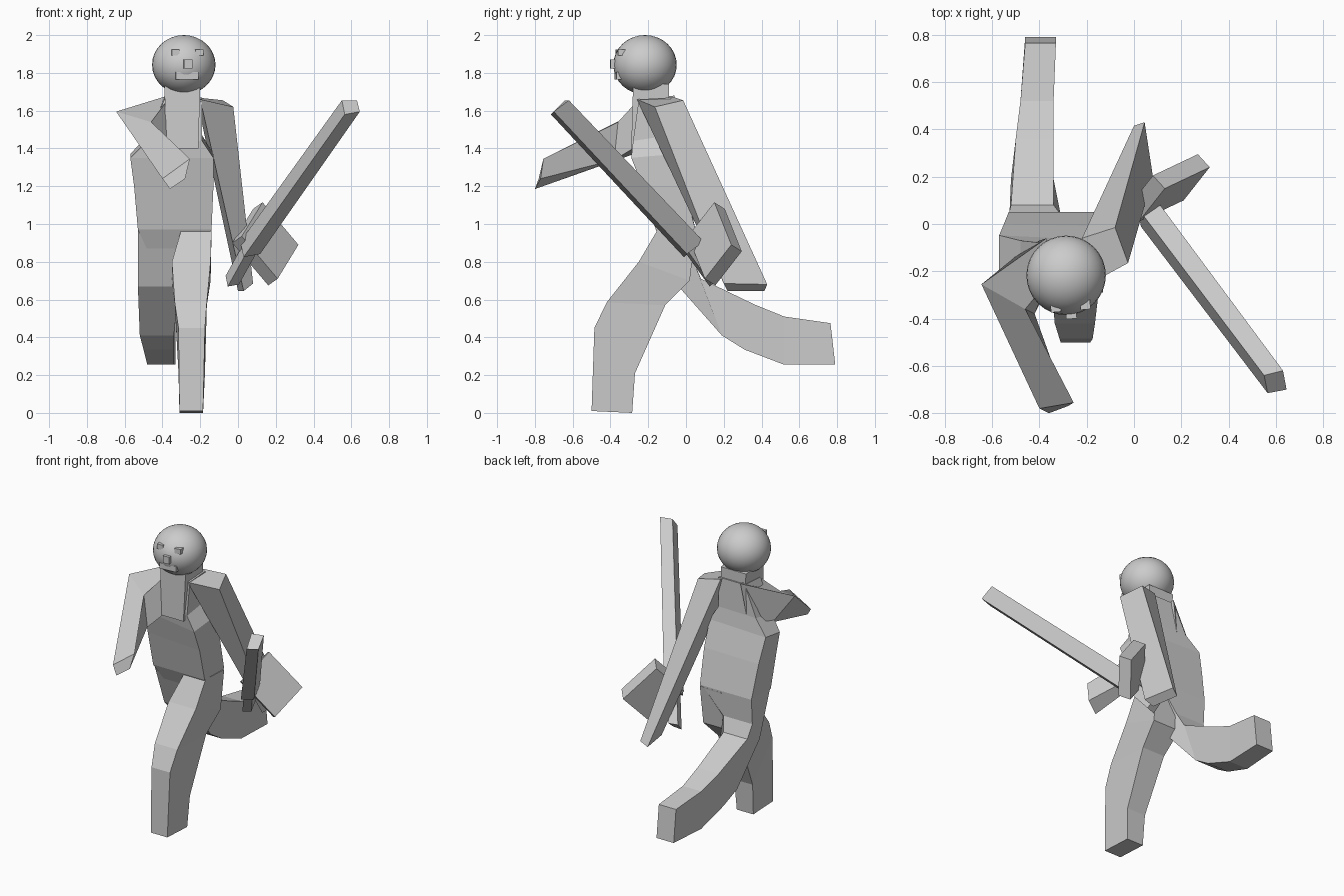
import bpy, bmesh
from math import radians
from mathutils import Vector, Matrix


def loft(name, sections):
    """Skin a chain of four-cornered sections and cap both ends."""
    bm = bmesh.new()
    rings = [[bm.verts.new(p) for p in s] for s in sections]
    for a, b in zip(rings, rings[1:]):
        for i in range(4):
            j = (i + 1) % 4
            bm.faces.new((a[i], a[j], b[j], b[i]))
    bm.faces.new(rings[0])
    bm.faces.new(rings[-1])
    bmesh.ops.recalc_face_normals(bm, faces=bm.faces)
    me = bpy.data.meshes.new(name)
    bm.to_mesh(me)
    bm.free()
    ob = bpy.data.objects.new(name, me)
    bpy.context.collection.objects.link(ob)
    return ob


def limb(name, rows):
    """Rows: x range, front (y, z), rear (y, z), optional y shift of the low-x side."""
    return loft(name, [[(x0, f[0] + sum(s), f[1]), (x1, *f), (x1, *r), (x0, r[0] + sum(s) / 4, r[1])]
                       for x0, x1, f, r, *s in rows])


# torso, leaning forward and twisted at the chest
limb("torso", [
    (-0.46, -0.23, (-0.09, 0.82), (0.02, 0.82)),
    (-0.53, -0.14, (-0.16, 0.97), (0.05, 0.97)),
    (-0.55, -0.13, (-0.23, 1.20), (-0.01, 1.20), 0.04),
    (-0.57, -0.13, (-0.29, 1.35), (-0.07, 1.37), 0.09),
    (-0.48, -0.19, (-0.28, 1.44), (-0.08, 1.47), 0.04),
    (-0.39, -0.19, (-0.25, 1.66), (-0.08, 1.67)),
])
limb("neck", [
    (-0.38, -0.21, (-0.29, 1.40), (-0.09, 1.40)),
    (-0.39, -0.20, (-0.28, 1.74), (-0.09, 1.74)),
])

# legs
limb("front_leg", [
    (-0.31, -0.185, (-0.50, 0.01), (-0.285, 0.0)),
    (-0.315, -0.175, (-0.485, 0.45), (-0.27, 0.21)),
    (-0.335, -0.165, (-0.42, 0.585), (-0.11, 0.57)),
    (-0.35, -0.145, (-0.25, 0.80), (0.02, 0.70)),
    (-0.30, -0.14, (-0.15, 0.97), (0.05, 0.96)),
])
limb("rear_leg", [
    (-0.46, -0.33, (0.79, 0.255), (0.765, 0.475)),
    (-0.48, -0.34, (0.52, 0.255), (0.52, 0.51)),
    (-0.50, -0.34, (0.31, 0.335), (0.36, 0.575)),
    (-0.52, -0.34, (0.19, 0.41), (0.08, 0.71)),
    (-0.53, -0.31, (-0.04, 0.67), (0.04, 0.80)),
    (-0.53, -0.16, (-0.15, 0.97), (0.05, 0.97)),
])

# bent arm reaching forward
loft("bent_arm", [
    [(-0.37, -0.06, 1.68), (-0.37, -0.25, 1.66), (-0.37, -0.28, 1.40), (-0.43, -0.08, 1.34)],
    [(-0.645, -0.255, 1.595), (-0.46, -0.36, 1.54), (-0.42, -0.38, 1.34), (-0.50, -0.22, 1.39)],
    [(-0.40, -0.78, 1.24), (-0.255, -0.755, 1.345), (-0.28, -0.77, 1.24), (-0.36, -0.80, 1.185)],
])
# straight arm swinging back
loft("straight_arm", [
    [(-0.025, -0.165, 1.62), (-0.08, -0.015, 1.655), (-0.22, -0.06, 1.67), (-0.20, -0.26, 1.66)],
    [(0.08, 0.20, 0.685), (0.045, 0.43, 0.68), (0.0, 0.415, 0.645), (0.03, 0.22, 0.645)],
])

# long bar and its grip share one axis
tip = [Vector(p) for p in ((0.55, -0.64, 1.655), (0.63, -0.62, 1.655),
                           (0.645, -0.70, 1.595), (0.565, -0.715, 1.58))]
mid = sum(tip, Vector()) / 4


def section(centre, scale):
    return [Vector(centre) + (p - mid) * scale for p in tip]


loft("bar", [tip, section((0.065, 0.04, 0.87), 1.1)])
loft("grip", [section((0.07, 0.03, 0.88), 0.75), section((-0.03, 0.16, 0.70), 0.75)])

# slanted plate behind the bar
c, u = Vector((0.13, 0.15, 1.115)), Vector((0.19, 0.09, -0.225))
v, w = Vector((-0.11, -0.14, -0.18)), Vector((-0.05, 0.055, -0.035))
plate = [c, c + u, c + u + v, c + v]
loft("plate", [plate, [p + w for p in plate]])

# head, turned a little to one side
centre = Vector((-0.287, -0.217, 1.843))
bpy.ops.mesh.primitive_uv_sphere_add(segments=32, ring_count=16, radius=1, location=centre)
head = bpy.context.object
head.name = "head"
head.scale = (0.168, 0.168, 0.157)
bpy.ops.object.shade_smooth()

# face blocks, placed relative to the head
turn = Matrix.Rotation(radians(5), 4, 'Z')
for name, pos, size in (
        ("eye_right", (-0.056, -0.126, 0.065), (0.042, 0.05, 0.034)),
        ("eye_left", (0.070, -0.126, 0.065), (0.042, 0.05, 0.034)),
        ("nose", (0.007, -0.160, 0.005), (0.045, 0.05, 0.048)),
        ("mouth", (0.004, -0.135, -0.058), (0.12, 0.045, 0.038))):
    bpy.ops.mesh.primitive_cube_add(size=1, location=centre + turn @ Vector(pos))
    part = bpy.context.object
    part.name = name
    part.scale = size
    part.rotation_euler.z = radians(5)
